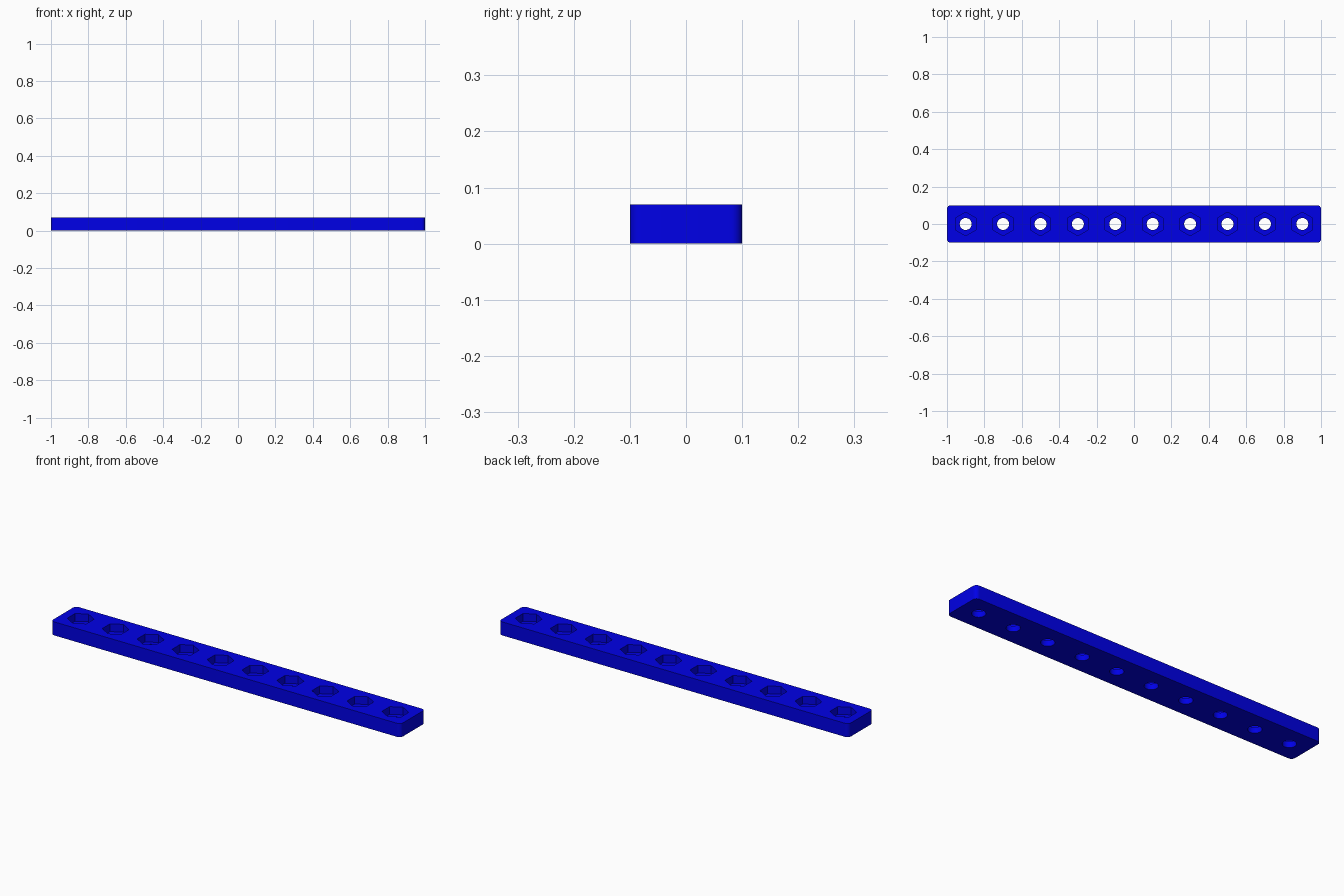
import bpy, bmesh, math

if "Cube" in bpy.data.objects:
    bpy.data.objects.remove(bpy.data.objects["Cube"])

L, W, H = 2.0, 0.2, 0.07
CORNER = 0.02
PITCH, COUNT = 0.2, 10
HOLE_R, NUT_R, NUT_DEPTH = 0.032, 0.063, 0.04


def prism(name, rings, z0, z1):
    """Extrude closed outlines from z0 to z1 into one object."""
    bm = bmesh.new()
    for pts in rings:
        face = bm.faces.new([bm.verts.new((x, y, z0)) for x, y in pts])
        top = bmesh.ops.extrude_face_region(bm, geom=[face])["geom"]
        verts = [g for g in top if isinstance(g, bmesh.types.BMVert)]
        bmesh.ops.translate(bm, verts=verts, vec=(0, 0, z1 - z0))
    bmesh.ops.recalc_face_normals(bm, faces=bm.faces[:])
    mesh = bpy.data.meshes.new(name)
    bm.to_mesh(mesh)
    bm.free()
    obj = bpy.data.objects.new(name, mesh)
    bpy.context.collection.objects.link(obj)
    return obj


def polygon(cx, cy, r, sides, start=0.0):
    return [(cx + r * math.cos(start + 2 * math.pi * i / sides),
             cy + r * math.sin(start + 2 * math.pi * i / sides)) for i in range(sides)]


# Bar outline with rounded vertical corners
outline = []
for k, (sx, sy) in enumerate([(1, 1), (-1, 1), (-1, -1), (1, -1)]):
    for i in range(9):
        a = math.pi / 2 * (k + i / 8)
        outline.append((sx * (L / 2 - CORNER) + CORNER * math.cos(a),
                        sy * (W / 2 - CORNER) + CORNER * math.sin(a)))
bar = prism("perforated_bar", [outline], 0, H)

# Bolt holes right through, hexagonal nut pockets from the top
centres = [(i - (COUNT - 1) / 2) * PITCH for i in range(COUNT)]
holes = prism("hole_cutter", [polygon(x, 0, HOLE_R, 32) for x in centres], -0.05, H + 0.05)
pockets = prism("pocket_cutter", [polygon(x, 0, NUT_R, 6, math.pi / 6) for x in centres],
                H - NUT_DEPTH, H + 0.05)

bpy.context.view_layer.objects.active = bar
bar.select_set(True)
for cutter in (holes, pockets):
    mod = bar.modifiers.new(cutter.name, "BOOLEAN")
    mod.operation = "DIFFERENCE"
    mod.solver = "EXACT"
    mod.object = cutter
    bpy.ops.object.modifier_apply(modifier=mod.name)
for cutter in (holes, pockets):
    bpy.data.objects.remove(cutter)

bpy.ops.object.shade_smooth_by_angle(angle=math.radians(30))

# Blue plastic
blue = bpy.data.materials.new("blue")
blue.diffuse_color = (0.0, 0.0, 0.8, 1)
blue.use_nodes = True
blue.node_tree.nodes["Principled BSDF"].inputs["Base Color"].default_value = blue.diffuse_color
bar.data.materials.clear()
bar.data.materials.append(blue)
